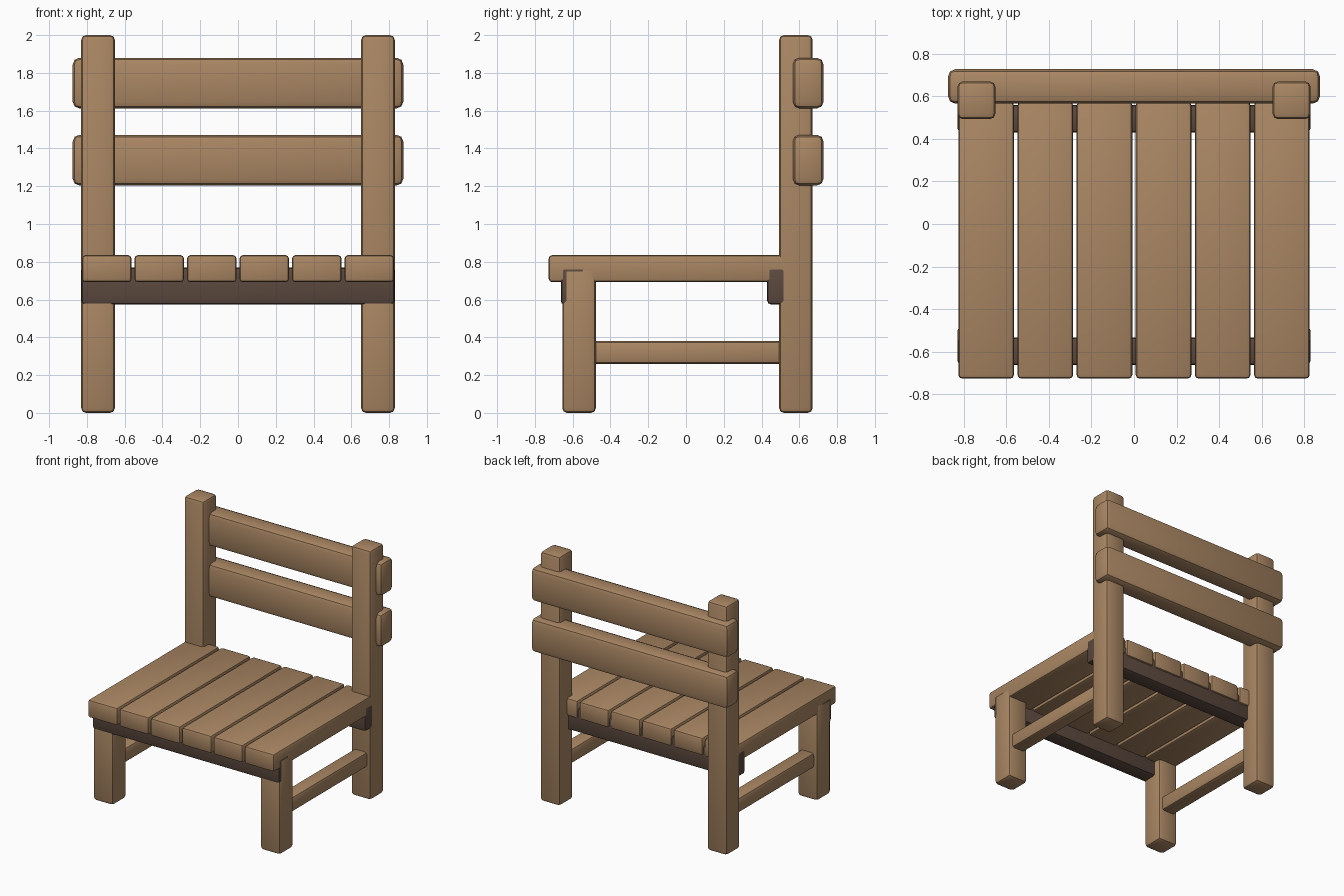
import bpy
import math

cube = bpy.data.objects.get("Cube")
if cube:
    bpy.data.objects.remove(cube, do_unlink=True)


def make_material(name, rgb):
    mat = bpy.data.materials.new(name)
    mat.use_nodes = True
    mat.diffuse_color = (*rgb, 1)
    mat.node_tree.nodes["Principled BSDF"].inputs["Base Color"].default_value = (*rgb, 1)
    return mat


light_wood = make_material("light wood", (0.40, 0.24, 0.125))
dark_wood = make_material("dark wood", (0.105, 0.066, 0.048))


def beam(name, x, y, z, mat, bevel=0.025):
    """Rounded timber spanning the given (low, high) ranges."""
    spans = (x, y, z)
    bpy.ops.mesh.primitive_cube_add(size=1, location=[(a + b) / 2 for a, b in spans])
    obj = bpy.context.object
    obj.name = name
    obj.scale = [b - a for a, b in spans]
    bpy.ops.object.transform_apply(location=False, rotation=False, scale=True)
    obj.data.materials.append(mat)
    mod = obj.modifiers.new("rounded edges", "BEVEL")
    mod.width = bevel
    mod.segments = 2
    bpy.ops.object.modifier_apply(modifier=mod.name)
    bpy.ops.object.shade_smooth_by_angle(angle=math.radians(30))
    return obj


# Legs and side stretchers, mirrored left and right
for side, sign in (("left", 1), ("right", -1)):
    leg_x = sorted((sign * 0.652, sign * 0.83))
    bar_x = sorted((sign * 0.68, sign * 0.80))
    beam(f"{side}_back_post", leg_x, (0.493, 0.67), (0, 2), light_wood)
    beam(f"{side}_front_leg", leg_x, (-0.655, -0.477), (0, 0.77), light_wood)
    beam(f"{side}_stretcher", bar_x, (-0.52, 0.54), (0.26, 0.38), light_wood, 0.022)

# Dark cross beams under the seat
beam("front_apron", (-0.829, 0.829), (-0.663, -0.533), (0.575, 0.77), dark_wood, 0.018)
beam("back_apron", (-0.829, 0.829), (0.43, 0.56), (0.575, 0.77), dark_wood, 0.018)

# Seat slats running front to back
slat_count, pitch, width = 6, 0.278, 0.262
for i in range(slat_count):
    centre = (i - (slat_count - 1) / 2) * pitch
    beam(f"seat_slat_{i + 1}", (centre - width / 2, centre + width / 2),
         (-0.727, 0.575), (0.692, 0.835), light_wood, 0.018)

# Backrest boards fixed to the posts
for name, bottom in (("lower_back_board", 1.204), ("upper_back_board", 1.612)):
    beam(name, (-0.875, 0.875), (0.566, 0.728), (bottom, bottom + 0.268), light_wood, 0.035)
